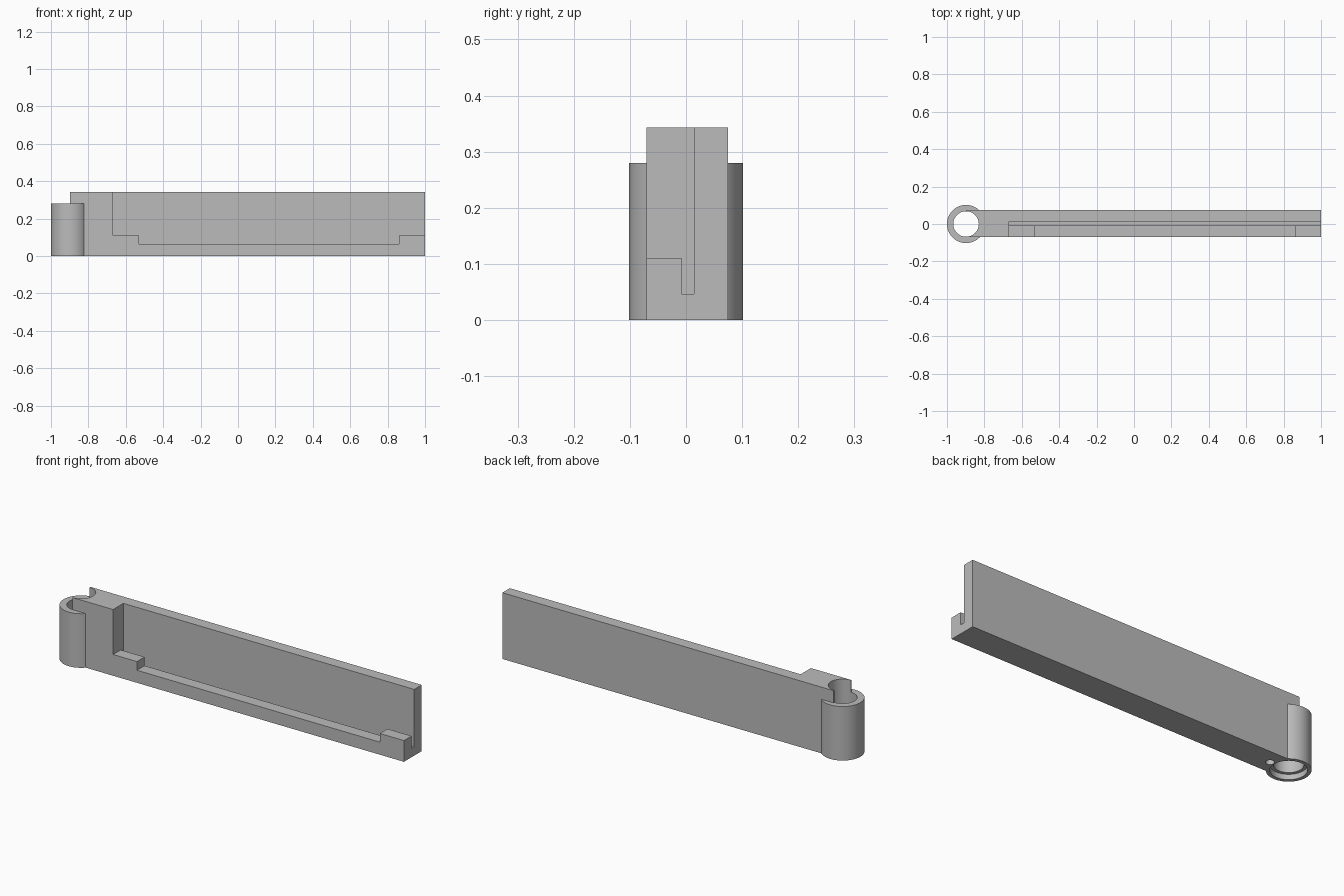
import bpy
import bmesh

if "Cube" in bpy.data.objects:
    bpy.data.objects.remove(bpy.data.objects["Cube"], do_unlink=True)

grey = bpy.data.materials.new("plain_grey")
grey.use_nodes = True
colour = (0.5, 0.5, 0.5, 1)
grey.diffuse_color = colour
grey.node_tree.nodes["Principled BSDF"].inputs["Base Color"].default_value = colour

PIVOT = -0.898
BACK, FRONT = 0.075, -0.07


def finish(name, bm):
    mesh = bpy.data.meshes.new(name)
    bmesh.ops.recalc_face_normals(bm, faces=bm.faces)
    bm.to_mesh(mesh)
    bm.free()
    mesh.materials.append(grey)
    obj = bpy.data.objects.new(name, mesh)
    bpy.context.collection.objects.link(obj)
    return obj


def box(name, x0, x1, y0, y1, z0, z1):
    bm = bmesh.new()
    bmesh.ops.create_cube(bm, size=1)
    for v in bm.verts:
        v.co = (x1 if v.co.x > 0 else x0,
                y1 if v.co.y > 0 else y0,
                z1 if v.co.z > 0 else z0)
    return finish(name, bm)


def cylinder(name, x, radius, z0, z1, sides=96):
    bm = bmesh.new()
    bmesh.ops.create_cone(bm, cap_ends=True, segments=sides, radius1=radius,
                          radius2=radius, depth=z1 - z0)
    bmesh.ops.translate(bm, vec=(x, 0, (z0 + z1) / 2), verts=bm.verts)
    return finish(name, bm)


def combine(target, tool, operation):
    mod = target.modifiers.new(tool.name, 'BOOLEAN')
    mod.operation = operation
    mod.solver = 'EXACT'
    mod.object = tool
    bpy.ops.object.select_all(action='DESELECT')
    target.select_set(True)
    bpy.context.view_layer.objects.active = target
    bpy.ops.object.modifier_apply(modifier=mod.name)
    bpy.data.objects.remove(tool, do_unlink=True)


# Long arm with a round pivot barrel at one end
arm = box("hinged_arm", PIVOT, 1, FRONT, BACK, 0, 0.343)
combine(arm, cylinder("pivot_barrel", PIVOT, 0.102, 0, 0.28), 'UNION')

# Pivot bore, counterbore underneath and small locating hole
cuts = [
    cylinder("pivot_bore", PIVOT, 0.068, -0.1, 0.5),
    cylinder("counterbore", PIVOT, 0.084, -0.1, 0.027),
    cylinder("locating_hole", -0.79, 0.02, -0.1, 0.08, 32),
    # Open front recess, narrow slot behind the lip, lowered middle of the lip
    box("front_recess", -0.667, 1.1, -0.2, 0.014, 0.11, 0.5),
    box("panel_slot", -0.667, 1.1, -0.008, 0.014, 0.046, 0.3),
    box("lip_step", -0.53, 0.862, -0.2, 0.003, 0.065, 0.3),
]
for cut in cuts:
    combine(arm, cut, 'DIFFERENCE')

bpy.ops.object.shade_smooth_by_angle(angle=0.5)
